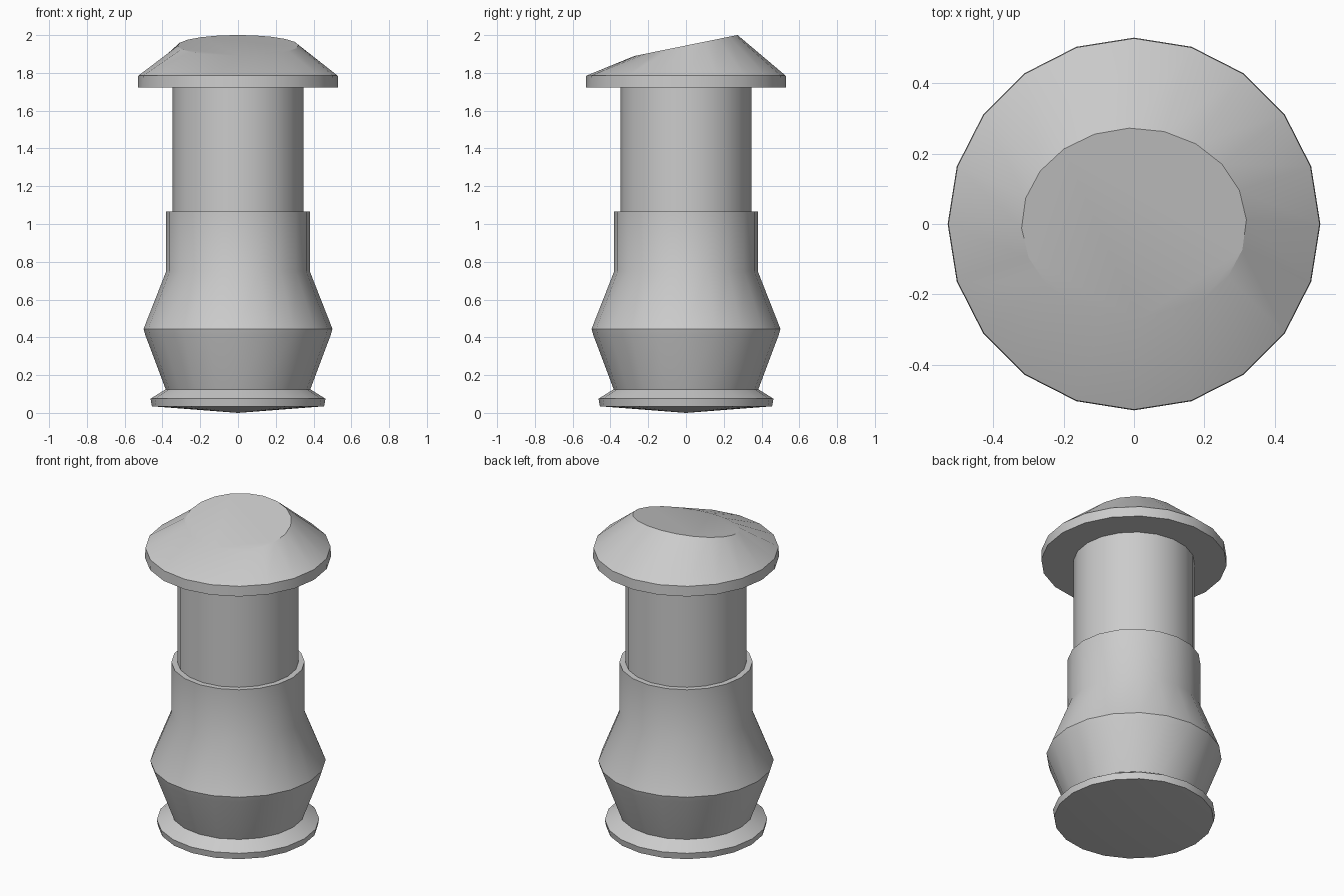
import bpy, bmesh
from math import cos, sin, pi, radians

if "Cube" in bpy.data.objects:
    bpy.data.objects.remove(bpy.data.objects["Cube"])

SIDES = 20


def ring(bm, rx, z, ry=None, slope=0.0, turn=0.0):
    """One ring of vertices; slope tilts it along y."""
    ry = rx if ry is None else ry
    verts = []
    for i in range(SIDES):
        a = 2 * pi * i / SIDES + turn
        y = ry * sin(a)
        verts.append(bm.verts.new((rx * cos(a), y, z + slope * y)))
    return verts


def bridge(bm, low, high):
    for i in range(SIDES):
        j = (i + 1) % SIDES
        bm.faces.new((low[i], low[j], high[j], high[i]))


def finish(bm, name, angle=35):
    mesh = bpy.data.meshes.new(name)
    bm.normal_update()
    bm.to_mesh(mesh)
    bm.free()
    obj = bpy.data.objects.new(name, mesh)
    bpy.context.collection.objects.link(obj)
    bpy.ops.object.select_all(action='DESELECT')
    obj.select_set(True)
    bpy.context.view_layer.objects.active = obj
    bpy.ops.object.shade_smooth_by_angle(angle=radians(angle))
    return obj


def lathe(name, profile):
    """Spin a list of (radius, z), running bottom to top."""
    bm = bmesh.new()
    rings = [ring(bm, r, z) for r, z in profile]
    for low, high in zip(rings, rings[1:]):
        bridge(bm, low, high)
    return bm, rings


# Foot flange with a shallow pointed underside
bm, rings = lathe("foot", [(0.456, 0.035), (0.463, 0.075), (0.383, 0.125)])
tip = bm.verts.new((0, 0, 0))
for i in range(SIDES):
    bm.faces.new((tip, rings[0][(i + 1) % SIDES], rings[0][i]))
finish(bm, "foot")

# Bulging body with straight collar and ledge
bm, _ = lathe("body", [(0.383, 0.125), (0.49, 0.41), (0.50, 0.445),
                       (0.38, 0.75), (0.38, 1.065), (0.346, 1.065)])
finish(bm, "body")

# Neck
bm, _ = lathe("neck", [(0.346, 1.065), (0.346, 1.722)])
finish(bm, "neck")

# Cap: flat underside, thin rim, cone leading to a sloped oval top
bm, rings = lathe("cap", [(0.346, 1.722), (0.53, 1.722), (0.528, 1.785)])
top = ring(bm, 0.32, 1.945, ry=0.273, slope=0.203, turn=radians(2.5))
bridge(bm, rings[-1], top)
bm.faces.new(top)
finish(bm, "cap", 25)
